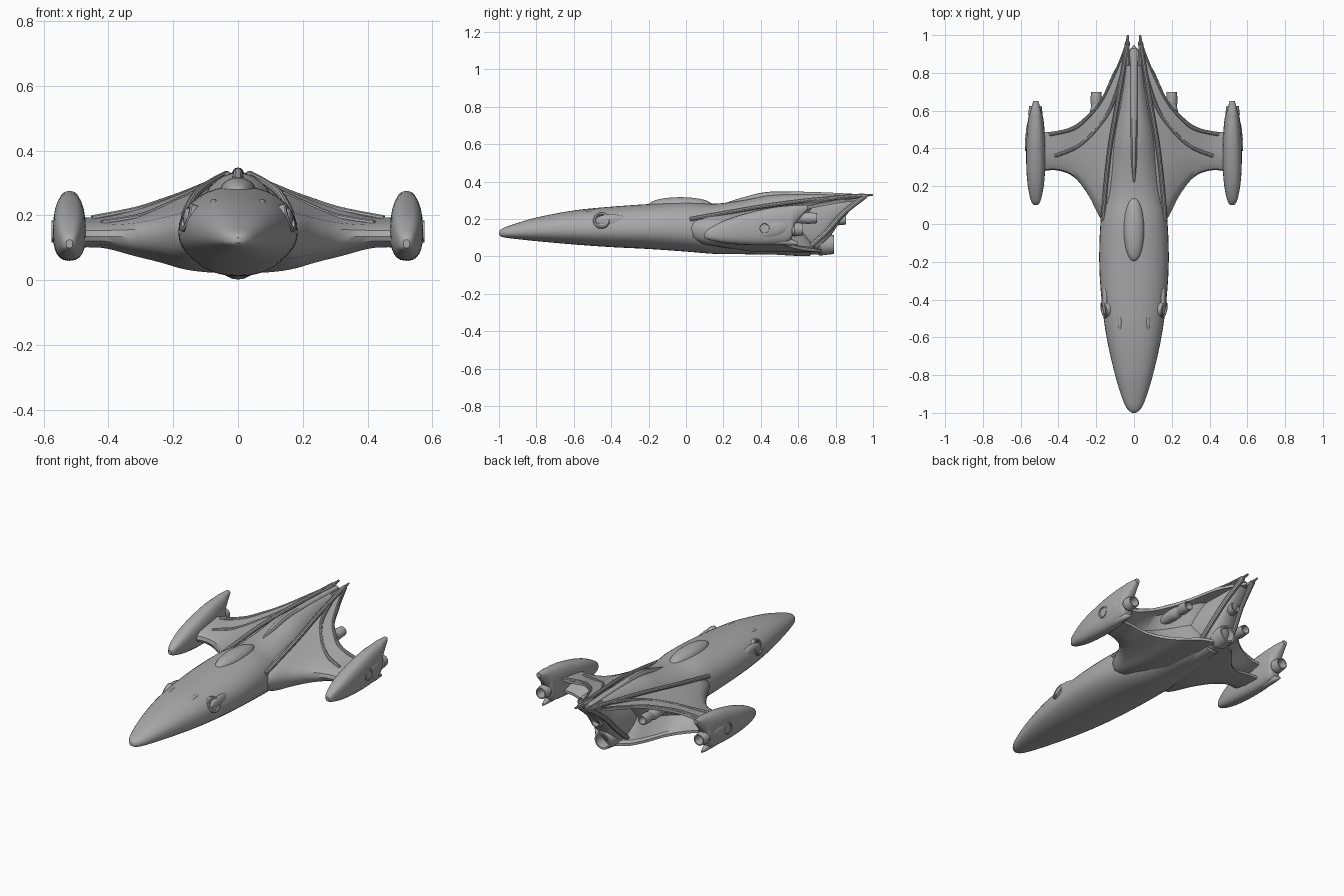
import bpy, bmesh, math
from mathutils import Vector, Matrix

if "Cube" in bpy.data.objects:
    bpy.data.objects.remove(bpy.data.objects["Cube"])

GREY = (0.4, 0.4, 0.4, 1)
hull = bpy.data.materials.new("hull grey")
hull.use_nodes = True
hull.diffuse_color = GREY
hull.node_tree.nodes["Principled BSDF"].inputs["Base Color"].default_value = GREY
parts = []


def finish(name, bm, mirror):
    """Turn a bmesh into a grey part, mirrored across x when asked."""
    bmesh.ops.recalc_face_normals(bm, faces=bm.faces)
    mesh = bpy.data.meshes.new(name)
    bm.to_mesh(mesh)
    bm.free()
    mesh.materials.append(hull)
    ob = bpy.data.objects.new(name, mesh)
    bpy.context.collection.objects.link(ob)
    if mirror:
        ob.modifiers.new("Mirror", "MIRROR")
    parts.append(ob)


def spline(rows, n=5):
    """Smoothly resample rows of numbers."""
    out = []
    last = len(rows) - 1
    for i in range(last):
        near = rows[max(i - 1, 0)], rows[i], rows[i + 1], rows[min(i + 2, last)]
        for k in range(n):
            t = k / n
            out.append([q + (r - p) * t / 2 + (2 * p - 5 * q + 4 * r - s) * t * t / 2
                        + (3 * q - p - 3 * r + s) * t ** 3 / 2
                        for p, q, r, s in zip(*near)])
    return out + [list(rows[last])]


def loft(name, rings, mirror=False):
    """Skin a row of equal rings and cap both ends."""
    bm = bmesh.new()
    loops = [[bm.verts.new(p) for p in ring] for ring in rings]
    for a, b in zip(loops, loops[1:]):
        for i in range(len(a)):
            j = (i + 1) % len(a)
            bm.faces.new((a[i], a[j], b[j], b[i]))
    bm.faces.new(loops[0])
    bm.faces.new(loops[-1])
    finish(name, bm, mirror)


def body(name, stations, cx=0, waist=0.45, power=0.9, sides=36, mirror=False):
    """Loft rounded sections; each station is y, half width, bottom, top."""
    def bend(v):
        return math.copysign(abs(v) ** power, v)
    rings = []
    for y, w, low, high in spline(stations):
        mid = low + waist * (high - low)
        ring = []
        for i in range(sides):
            a = math.tau * i / sides
            c, s = bend(math.cos(a)), bend(math.sin(a))
            ring.append((cx + w * c, y, mid + s * (high - mid if s > 0 else mid - low)))
        rings.append(ring)
    loft(name, rings, mirror)


def sweep(name, path, radii, axis=None, sides=20, mirror=False):
    """Sweep circles along a path, or turn them about a fixed axis."""
    path = [Vector(p) for p in path]
    rings = []
    for i, p in enumerate(path):
        d = Vector(axis) if axis else path[min(i + 1, len(path) - 1)] - path[max(i - 1, 0)]
        u = d.cross(Vector((0, 0, 1))).normalized()
        v = u.cross(d).normalized()
        rings.append([p + radii[i] * (u * math.cos(a) + v * math.sin(a))
                      for a in (math.tau * k / sides for k in range(sides))])
    loft(name, rings, mirror)


def nozzle(name, x, z, start, end, r, mirror=False):
    """Engine barrel with a stepped collar and a hollow mouth."""
    size = end - start
    steps = [(0, .85), (.45, 1), (.62, 1), (.65, .86), (.75, .86), (.78, .96),
             (1, .82), (1, .66), (.7, .5), (.7, .2), (.85, .05)]
    sweep(name, [(x, start + size * t, z) for t, k in steps],
          [r * k for t, k in steps], axis=(0, 1, 0), mirror=mirror)


def blob(name, place, size, tilt=0, mirror=False):
    """Stretched sphere, pitched about x."""
    bm = bmesh.new()
    m = Matrix.Translation(place) @ Matrix.Rotation(tilt, 4, "X") @ Matrix.Diagonal((*size, 1))
    bmesh.ops.create_uvsphere(bm, u_segments=24, v_segments=14, radius=1, matrix=m)
    finish(name, bm, mirror)


# Main hull, narrowing into the tail spine
body("fuselage", [
    (-1, .008, .115, .132), (-.985, .03, .105, .147), (-.94, .056, .097, .166),
    (-.8, .1, .082, .208), (-.6, .145, .064, .246), (-.4, .172, .05, .266),
    (-.2, .184, .04, .28), (0, .178, .026, .29), (.15, .16, .014, .282),
    (.3, .142, .012, .3), (.45, .125, .01, .328), (.6, .1, .012, .334),
    (.72, .08, .025, .334), (.8, .06, .15, .332), (.92, .036, .295, .328)])
blob("canopy_hump", (0, -.03, .275), (.055, .17, .042))
body("dorsal_ridge", [(.2, .004, .26, .283), (.32, .014, .27, .32), (.45, .018, .28, .346),
                      (.7, .02, .29, .344), (.93, .018, .3, .333)], power=.7, sides=16)

# Wings: overhanging upper shell with a hollow rear
rings = []
for x, le, te, under, crown, lip, nose, low in spline([
        (0, 0, .95, .74, .27, .315, .15, .02), (.1, 0, .82, .7, .258, .3, .15, .025),
        (.17, .02, .67, .62, .23, .272, .15, .035), (.24, .15, .585, .54, .208, .245, .14, .055),
        (.32, .25, .52, .49, .19, .22, .135, .075), (.42, .285, .49, .47, .182, .195, .135, .1),
        (.52, .27, .49, .47, .185, .195, .135, .1)]):
    chord = te - le
    section = [(le, nose), (le + .03 * chord, nose + .4 * (crown - nose)),
               (le + .15 * chord, nose + .75 * (crown - nose)), (le + .5 * chord, crown),
               (le + .8 * chord, (crown + 2 * lip) / 3), (te, lip), (te, lip - .015),
               (under - .03, lip - .03), (under - .1, (lip + low) / 2), (under - .03, low + .025),
               (under, low + .015), (under, low), ((le + under) / 2, low),
               (le + .12 * chord, low + .3 * (nose - low)), (le + .03 * chord, low + .6 * (nose - low))]
    rings.append([(x, y, z) for y, z in section])
loft("wing", rings, mirror=True)

# Swept ribs along the wing and tail edges
edge = spline([(.45, .475, .19), (.32, .505, .216), (.24, .57, .242), (.17, .655, .268),
               (.1, .8, .298), (.05, .93, .32), (.034, 1, .332)])
sweep("wing_edge_rib", edge, [.011 - .008 * i / len(edge) for i in range(len(edge))], sides=10, mirror=True)
ridge = spline([(.42, .36, .176), (.3, .41, .197), (.2, .5, .238), (.12, .62, .276), (.06, .8, .312)])
sweep("wing_top_rib", ridge, [.01] * len(ridge), sides=10, mirror=True)
seam = spline([(.165, .02, .2), (.15, .2, .232), (.125, .42, .27), (.085, .65, .3), (.035, .95, .326)])
sweep("spine_edge_rib", seam, [.012] * len(seam), sides=10, mirror=True)
strut = spline([(.08, .66, .05), (.075, .75, .13), (.055, .84, .23), (.034, .96, .325)])
sweep("tail_strut", strut, [.014] * len(strut), sides=10, mirror=True)
body("tail_prong", [(.84, .012, .3, .334), (.93, .009, .313, .334), (1, .004, .325, .333)],
     cx=.032, sides=10, mirror=True)

# Engines under the tail and wings
nozzle("lower_engine", 0, .064, .45, .79, .062)
nozzle("upper_engine", 0, .2, .6, .855, .036)
nozzle("wing_engine", .2, .205, .45, .7, .033, mirror=True)

# Wing tip pods with raised tail fins
body("pod", [(.1, .01, .1, .125), (.125, .026, .088, .15), (.2, .042, .072, .19), (.3, .05, .063, .225),
             (.42, .05, .06, .255), (.5, .046, .066, .268), (.56, .04, .085, .273),
             (.585, .032, .17, .275), (.65, .014, .25, .275)],
     cx=.52, waist=.5, power=.75, sides=24, mirror=True)
body("pod_lower_fin", [(.4, .02, .062, .12), (.52, .022, .06, .11), (.6, .006, .06, .075)],
     cx=.525, sides=12, mirror=True)
nozzle("pod_engine", .522, .145, .42, .625, .04, mirror=True)
blob("pod_side_fairing", (.55, .45, .145), (.024, .11, .05), tilt=.2, mirror=True)
sweep("pod_side_hatch", [(x, .42, .15) for x in (.555, .576, .576, .572)],
      [.034, .034, .026, .024], axis=(1, 0, 0), mirror=True)

# Side intakes and upper vents on the forward hull
aim = Vector((1, -.2, .35)).normalized()
seat = Vector((.148, -.45, .19))
sweep("side_intake", [seat + aim * t for t in (-.03, .012, .016, .016, .006, .006)],
      [.046, .046, .042, .034, .03, .004], axis=aim, mirror=True)
blob("intake_fairing", (.152, -.4, .19), (.018, .085, .036), mirror=True)
blob("upper_vent", (.074, -.52, .235), (.013, .055, .015), tilt=.1, mirror=True)
blob("nose_vent", (.018, -.955, .148), (.007, .025, .008), tilt=.4, mirror=True)

# Smooth shading with crisp edges
bpy.ops.object.select_all(action="DESELECT")
for ob in parts:
    ob.select_set(True)
bpy.context.view_layer.objects.active = parts[0]
bpy.ops.object.shade_smooth_by_angle(angle=math.radians(35))
